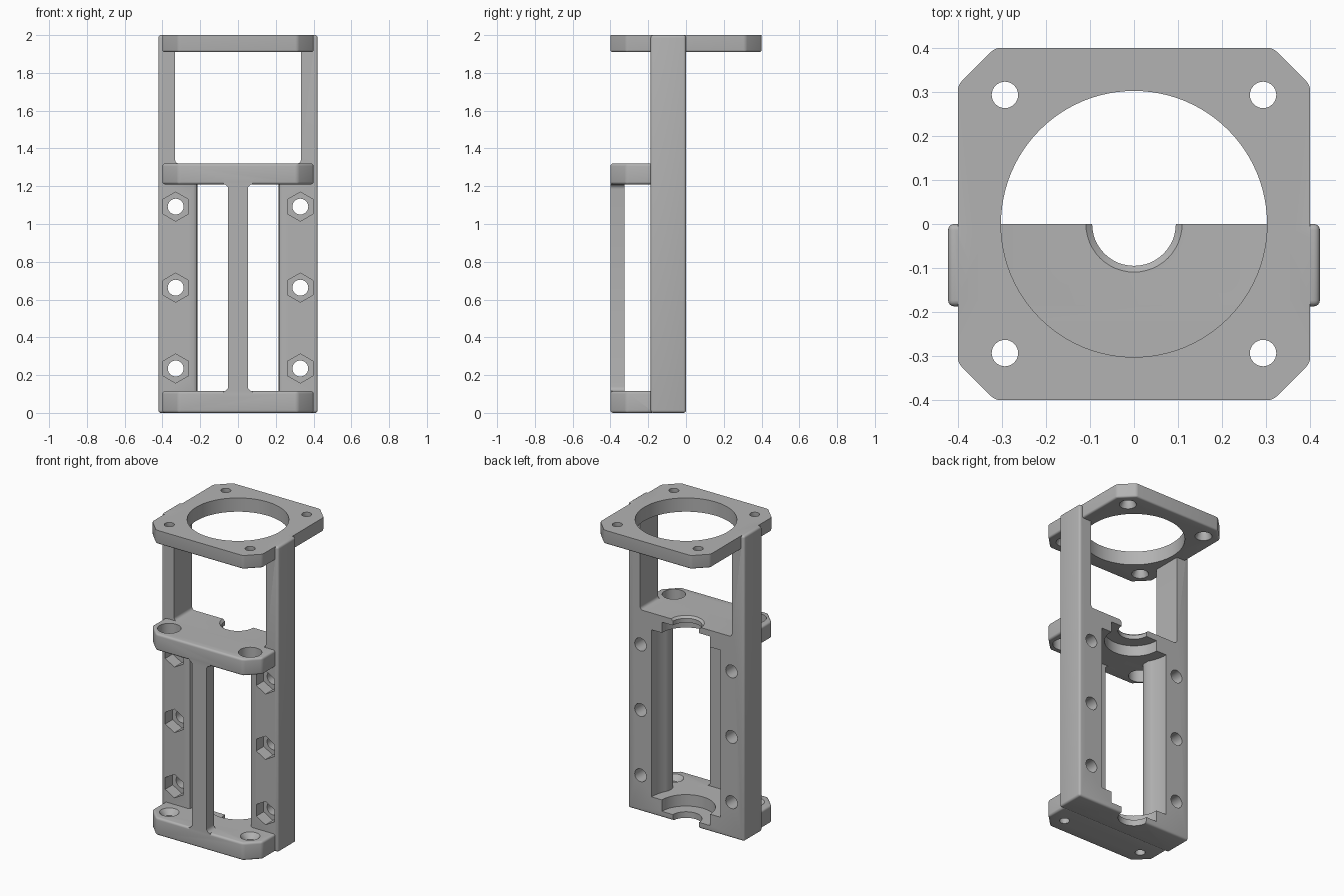
import bpy, bmesh, math

if "Cube" in bpy.data.objects:
    bpy.data.objects.remove(bpy.data.objects["Cube"], do_unlink=True)

grey = bpy.data.materials.new("matte grey")
grey.use_nodes = True
grey.diffuse_color = (0.45, 0.45, 0.45, 1)
grey.node_tree.nodes["Principled BSDF"].inputs["Base Color"].default_value = grey.diffuse_color


def prism(name, outline, lo, hi, axis="Z", bevel=0, keep_top=False, flare=1):
    """Extrude an outline along Z (outline in xy) or Y (outline in xz)."""
    bm = bmesh.new()
    place = (lambda u, v, w: (u, v, w)) if axis == "Z" else (lambda u, v, w: (u, w, v))
    a = [bm.verts.new(place(u, v, lo)) for u, v in outline]
    cu = sum(p[0] for p in outline) / len(outline)
    cv = sum(p[1] for p in outline) / len(outline)
    b = [bm.verts.new(place(cu + (u - cu) * flare, cv + (v - cv) * flare, hi)) for u, v in outline]
    bm.faces.new(a)
    bm.faces.new(b)
    for i in range(len(a)):
        j = (i + 1) % len(a)
        bm.faces.new((a[i], a[j], b[j], b[i]))
    bmesh.ops.recalc_face_normals(bm, faces=bm.faces)
    if bevel:
        edges = [e for e in bm.edges if e.calc_face_angle() > 0.6
                 and not (keep_top and all(v.co.z > hi - 0.001 for v in e.verts))]
        bmesh.ops.bevel(bm, geom=edges, offset=bevel, segments=4, profile=0.5, affect="EDGES")
    mesh = bpy.data.meshes.new(name)
    bm.to_mesh(mesh)
    bm.free()
    mesh.materials.append(grey)
    ob = bpy.data.objects.new(name, mesh)
    bpy.context.collection.objects.link(ob)
    return ob


def rect(x0, x1, y0, y1):
    return [(x0, y0), (x1, y0), (x1, y1), (x0, y1)]


def circle(x, y, r, n=32, turn=0):
    return [(x + r * math.cos(turn + math.tau * i / n), y + r * math.sin(turn + math.tau * i / n))
            for i in range(n)]


def combine(target, tool, operation):
    mod = target.modifiers.new("join", "BOOLEAN")
    mod.object, mod.operation, mod.solver = tool, operation, "EXACT"
    bpy.context.view_layer.objects.active = target
    bpy.ops.object.modifier_apply(modifier=mod.name)
    bpy.data.objects.remove(tool, do_unlink=True)


def cut(*args, **kw):
    combine(frame, prism("cutter", *args, **kw), "DIFFERENCE")


def add(*args, **kw):
    combine(frame, prism("part", *args, **kw), "UNION")


BACK, FRONT = 0.0, -0.187
BASE_TOP, MID_LOW, MID_TOP, TOP_LOW = 0.115, 1.21, 1.32, 1.91

# Upright back frame with its upper window
frame = prism("bracket_frame", rect(-0.422, 0.422, FRONT, BACK), 0, 2, bevel=0.014)
cut(rect(-0.333, 0.333, MID_TOP, 2.2), -0.5, 0.3, axis="Y", bevel=0.02)

# Rounded cavity between the lower rails, flared at the front edge
half = [(0.25, 0.05)]
half += [(0.25 * math.cos(t * 0.089), -0.25 * math.sin(t * 0.089)) for t in range(7)]
half += [(0.215, -0.165), (0.221, -0.18), (0.237, -0.189), (0.237, -0.22)]
cut(half + [(-x, y) for x, y in reversed(half)], BASE_TOP, MID_LOW)

# Base and middle shelves with clipped front corners
shelf = [(-0.4, -0.17), (-0.4, -0.315), (-0.315, -0.4), (0.315, -0.4), (0.4, -0.315), (0.4, -0.17)]
add(shelf, 0, BASE_TOP, bevel=0.014)
add(shelf, MID_LOW, MID_TOP, bevel=0.014)

# Top flange
c, s = 0.315, 0.4
flange = [(c, -s), (s, -c), (s, c), (c, s), (-c, s), (-s, c), (-s, -c), (-c, -s)]
add(flange, TOP_LOW, 2, bevel=0.012, keep_top=True)
cut(circle(0, 0, 0.302, 96), 1.8, 2.2)

# Front strut with filleted ends
r, w = 0.025, 0.052
arc = [(w + r - r * math.cos(i * math.pi / 10), r - r * math.sin(i * math.pi / 10)) for i in range(6)]
side = [(w + r, BASE_TOP - 0.03)] + [(x, BASE_TOP + z) for x, z in reversed(arc)]
side += [(x, MID_LOW - z) for x, z in arc] + [(w + r, MID_LOW + 0.03)]
add(side + [(-x, z) for x, z in reversed(side)], -0.4, -0.325, axis="Y")

# Bearing seats and shaft hole with an eased upper rim
cut(circle(0, 0, 0.175, 64), 0.04, 0.2)
cut(circle(0, 0, 0.175, 64), 1.1, 1.28)
cut(circle(0, 0, 0.095, 48), -0.1, 1.5)
cut(circle(0, 0, 0.093, 48), MID_TOP - 0.014, MID_TOP + 0.006, flare=1.25)

for sx in (-1, 1):
    x = 0.293 * sx
    # Flange holes, countersunk from below
    for y in (-0.293, 0.293):
        cut(circle(x, y, 0.03), 1.8, 2.1)
        cut(circle(x, y, 0.06), 1.89, 1.955, flare=0.5)
    # Shelf holes: driver access above, countersunk screw holes in the base
    cut(circle(x, -0.293, 0.07), 1.1, 1.4)
    cut(circle(x, -0.293, 0.03), -0.1, 0.3)
    cut(circle(x, -0.293, 0.03), 0.08, 0.12, flare=2.1)
    # Rail bolt holes with hexagonal nut pockets
    for z in (0.235, 0.663, 1.092):
        cut(circle(0.33 * sx, z, 0.042), -0.25, 0.1, axis="Y")
        cut(circle(0.33 * sx, z, 0.077, 6, math.pi / 6), -0.25, -0.11, axis="Y")

bpy.ops.object.select_all(action="DESELECT")
frame.select_set(True)
bpy.context.view_layer.objects.active = frame
bpy.ops.object.shade_smooth_by_angle(angle=math.radians(32))
